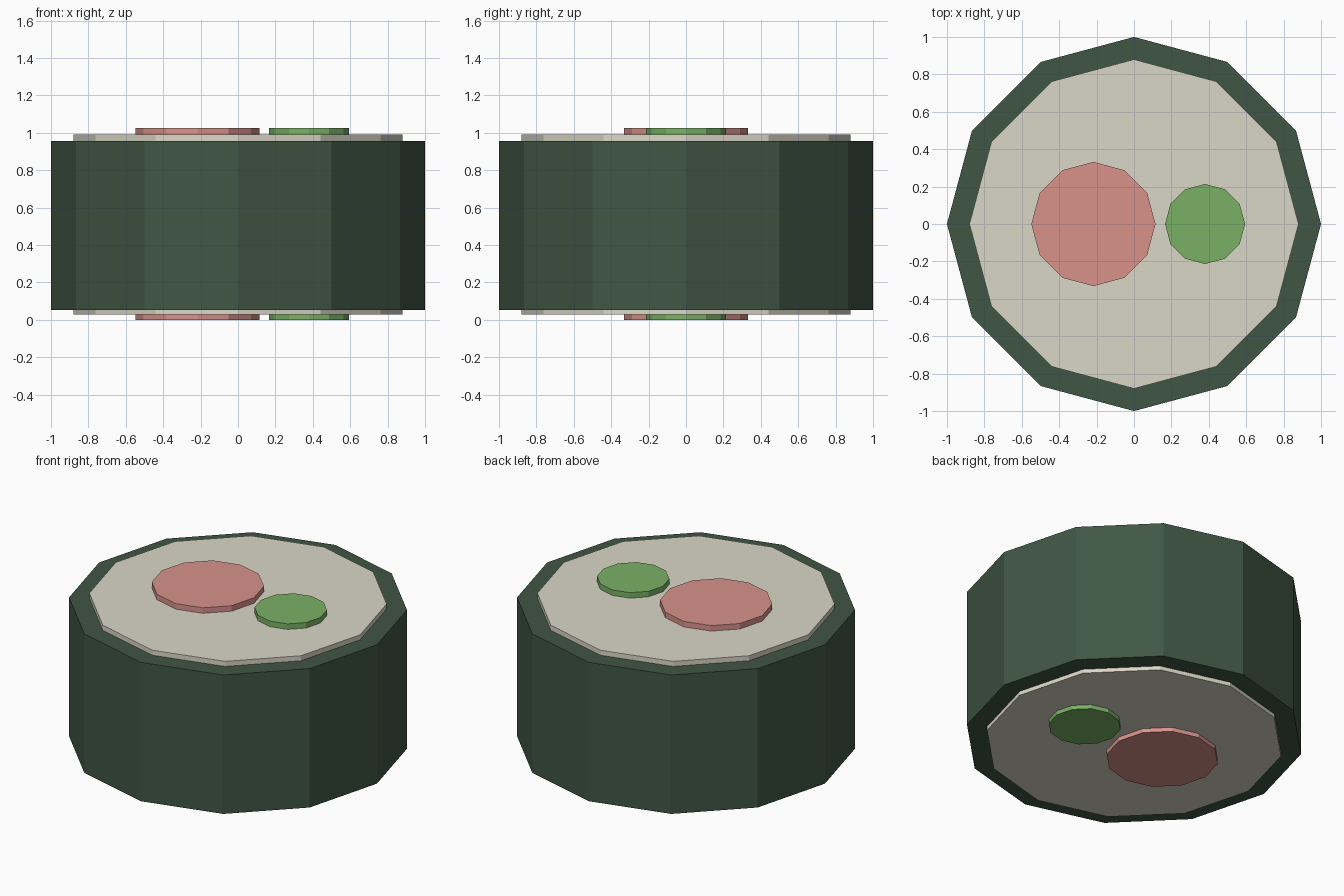
import bpy

if "Cube" in bpy.data.objects:
    bpy.data.objects.remove(bpy.data.objects["Cube"])


def disc(name, x, radius, z0, z1, color):
    """Flat-shaded 12-sided cylinder from z0 to z1."""
    bpy.ops.mesh.primitive_cylinder_add(
        vertices=12, radius=radius, depth=z1 - z0, location=(x, 0, (z0 + z1) / 2))
    obj = bpy.context.object
    obj.name = name
    mat = bpy.data.materials.new(name + "_color")
    mat.diffuse_color = (*color, 1)
    mat.use_nodes = True
    mat.node_tree.nodes["Principled BSDF"].inputs["Base Color"].default_value = mat.diffuse_color
    obj.data.materials.append(mat)
    return obj


# Seaweed wrap
disc("seaweed_wrap", 0, 1.0, 0.053, 0.957, (0.051, 0.093, 0.058))
# Rice core, slightly proud of the wrap at both ends
disc("rice", 0, 0.88, 0.027, 0.99, (0.70, 0.67, 0.57))
# Fillings running right through the roll
disc("fish_filling", -0.217, 0.332, 0.0, 1.026, (0.69, 0.29, 0.26))
disc("cucumber_filling", 0.38, 0.214, 0.0, 1.026, (0.195, 0.434, 0.133))
